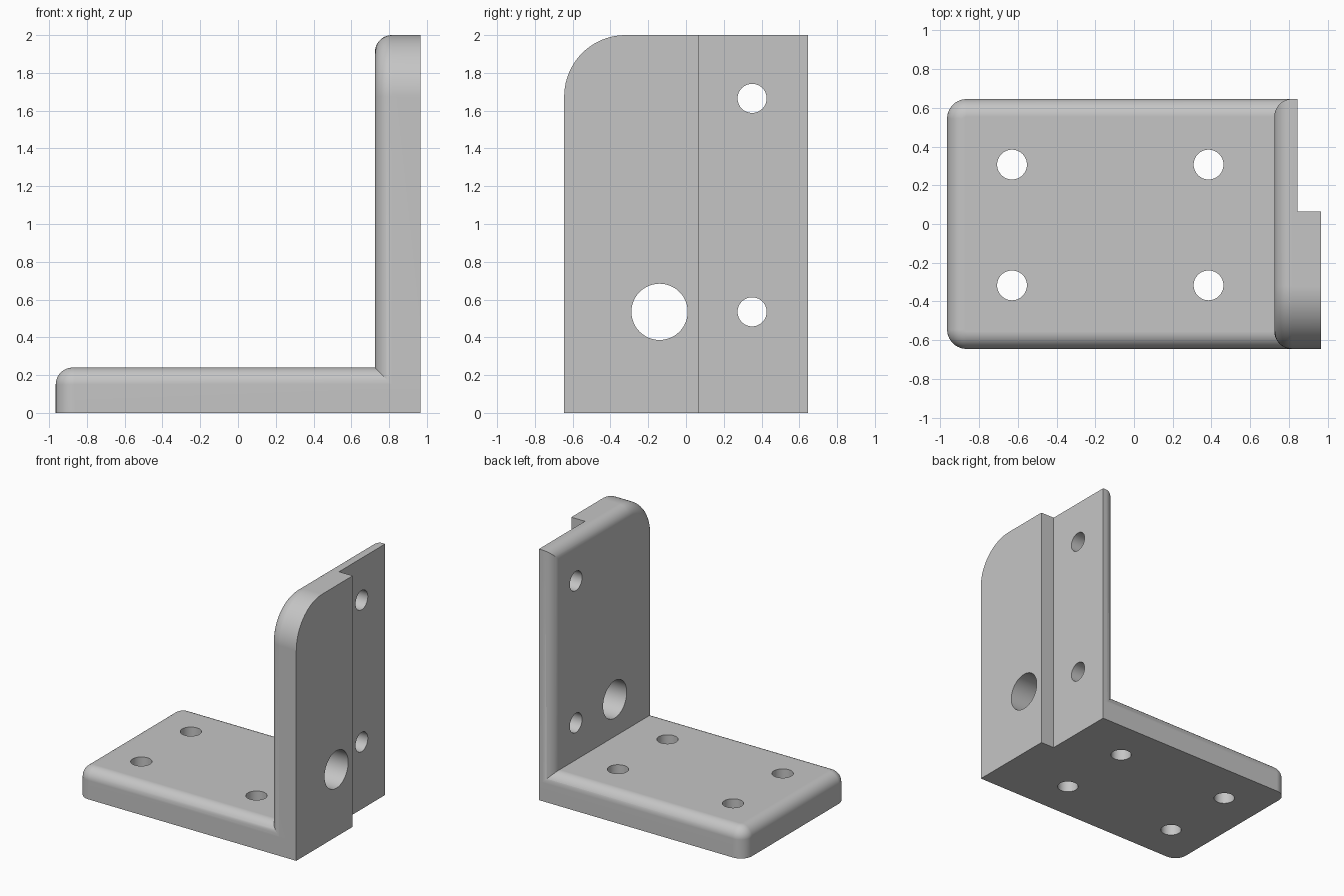
import bpy, bmesh, math
from mathutils import Vector, Matrix

if "Cube" in bpy.data.objects:
    bpy.data.objects.remove(bpy.data.objects["Cube"], do_unlink=True)

HALF_X, HALF_Y, HEIGHT = 0.965, 0.645, 2.0
THICK, ROUND = 0.24, 0.09

grey = bpy.data.materials.new("light grey")
grey.use_nodes = True
colour = (0.56, 0.56, 0.56, 1)
grey.diffuse_color = colour
grey.node_tree.nodes["Principled BSDF"].inputs["Base Color"].default_value = colour


def make_object(name, bm):
    bmesh.ops.recalc_face_normals(bm, faces=bm.faces)
    mesh = bpy.data.meshes.new(name)
    bm.to_mesh(mesh)
    bm.free()
    mesh.materials.append(grey)
    obj = bpy.data.objects.new(name, mesh)
    bpy.context.collection.objects.link(obj)
    return obj


def corner(side, length, radius, inset, steps):
    """Arc of an outline corner; a single point when the corner is square."""
    r = max(radius - inset, 0)
    centre = Vector((HALF_Y - inset - r, length - inset - r))
    count = steps if radius else 0
    arc = []
    for i in range(count + 1):
        a = math.pi / 2 * i / max(count, 1)
        arc.append((side * (centre.x + r * math.cos(a)), centre.y + r * math.sin(a)))
    return arc if side > 0 else arc[::-1]


def rounded_slab(name, length, front_radius, back_radius, place):
    """Slab with a rounded rim on three sides of its upper face."""
    levels = [(0, 0)]
    for i in range(13):
        a = math.pi / 2 * i / 12
        levels.append((ROUND * (1 - math.cos(a)), THICK - ROUND + ROUND * math.sin(a)))
    bm = bmesh.new()
    loops = []
    for inset, w in levels:
        outline = [(HALF_Y - inset, 0)]
        outline += corner(1, length, back_radius, inset, 20)
        outline += corner(-1, length, front_radius, inset, 20)
        outline.append((inset - HALF_Y, 0))
        loops.append([bm.verts.new(place(u, v, w)) for u, v in outline])
    for low, high in zip(loops, loops[1:]):
        for i in range(len(low)):
            j = (i + 1) % len(low)
            bm.faces.new((low[i], low[j], high[j], high[i]))
    bm.faces.new(loops[0])
    bm.faces.new(loops[-1])
    return make_object(name, bm)


def hole_cutter(bm, centre, radius, axis):
    turn = Matrix.Rotation(math.pi / 2, 4, "Y") if axis == "X" else Matrix()
    bmesh.ops.create_cone(bm, cap_ends=True, segments=48, radius1=radius,
                          radius2=radius, depth=0.6,
                          matrix=Matrix.Translation(centre) @ turn)


# Base plate and upright plate
bracket = rounded_slab("angle_bracket", 2 * HALF_X, 0.1, 0.1,
                       lambda u, v, w: (HALF_X - v, u, w))
upright = rounded_slab("upright_plate", HEIGHT, 0.325, 0,
                       lambda u, v, w: (HALF_X - w, u, v))

# Screw holes in the base, screw holes and a cable hole in the upright
bm = bmesh.new()
for x in (-0.63, 0.385):
    for y in (-0.317, 0.307):
        hole_cutter(bm, (x, y, 0.12), 0.077, "Z")
for y, z, radius in ((0.35, 1.665, 0.077), (0.35, 0.535, 0.077), (-0.14, 0.535, 0.149)):
    hole_cutter(bm, (0.85, y, z), radius, "X")
holes = make_object("hole_cutters", bm)

# Full-height rebate in the outer face
bm = bmesh.new()
bmesh.ops.create_cube(bm, size=1, matrix=Matrix.Translation((1.345, 0.565, 1))
                      @ Matrix.Diagonal((1, 1, 3, 1)))
rebate = make_object("rebate_cutter", bm)

# Combine, then bake the result
for tool, operation in ((upright, "UNION"), (rebate, "DIFFERENCE"), (holes, "DIFFERENCE")):
    tool.hide_render = True
    mod = bracket.modifiers.new(tool.name, "BOOLEAN")
    mod.operation, mod.object, mod.solver = operation, tool, "EXACT"
graph = bpy.context.evaluated_depsgraph_get()
solid = bpy.data.meshes.new_from_object(bracket.evaluated_get(graph))
bracket.modifiers.clear()
bracket.data = solid
for tool in (upright, rebate, holes):
    bpy.data.objects.remove(tool, do_unlink=True)

# Smooth rounds with crisp edges and flat plates
solid.shade_smooth()
solid.set_sharp_from_angle(angle=math.radians(30))
weighted = bracket.modifiers.new("flat_plates", "WEIGHTED_NORMAL")
weighted.keep_sharp = True
